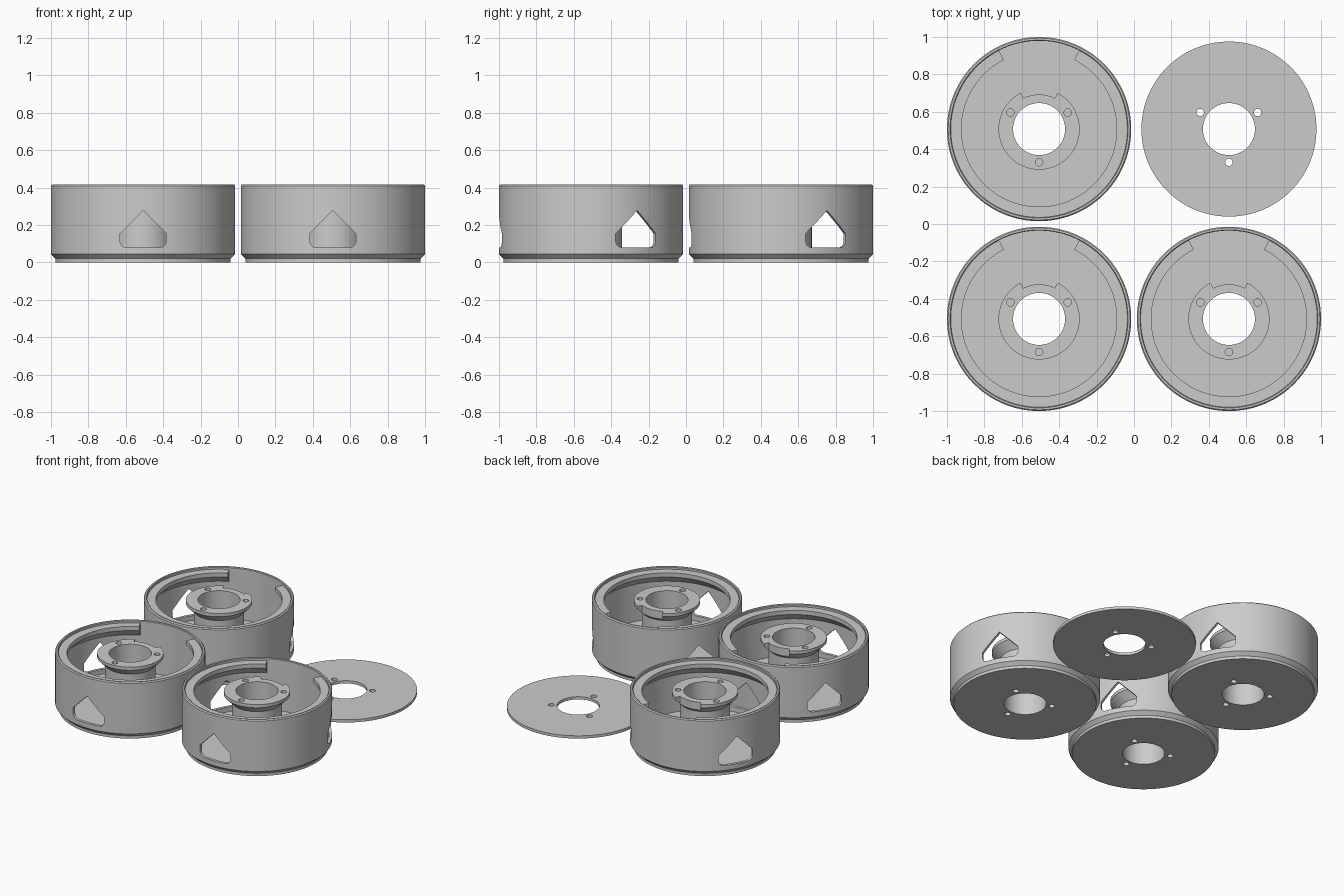
import bpy, bmesh
from math import sin, cos, pi, radians
from mathutils import Matrix, Vector

cube = bpy.data.objects.get("Cube")
if cube:
    bpy.data.objects.remove(cube, do_unlink=True)

grey = bpy.data.materials.new("plain_grey")
grey.use_nodes = True
colour = (0.6, 0.6, 0.6, 1)
grey.diffuse_color = colour
grey.node_tree.nodes["Principled BSDF"].inputs["Base Color"].default_value = colour

STEP = 3            # degrees per lathe segment
HOLE_R, SCREW_R, SCREW_RING = 0.139, 0.02, 0.177
TRIAD = (30, 150, 270)


def finish(bm, name):
    bmesh.ops.recalc_face_normals(bm, faces=bm.faces)
    mesh = bpy.data.meshes.new(name)
    bm.to_mesh(mesh)
    bm.free()
    mesh.materials.append(grey)
    obj = bpy.data.objects.new(name, mesh)
    bpy.context.collection.objects.link(obj)
    return obj


def lathe(name, profile, start=0, end=360):
    """Spin a closed (radius, height) profile around z; cap partial turns."""
    bm = bmesh.new()
    full = end - start == 360
    count = (end - start) // STEP + (0 if full else 1)
    rings = []
    for i in range(count):
        a = radians(start + i * STEP)
        rings.append([bm.verts.new((r * cos(a), r * sin(a), z)) for r, z in profile])
    n = len(profile)
    for i in range(count if full else count - 1):
        a, b = rings[i], rings[(i + 1) % count]
        for j in range(n):
            k = (j + 1) % n
            bm.faces.new((a[j], a[k], b[k], b[j]))
    if not full:
        bm.faces.new(rings[0])
        bm.faces.new(rings[-1])
    return finish(bm, name)


def boolean(obj, tool, operation):
    """Apply a boolean and remove the helper."""
    mod = obj.modifiers.new("cut", 'BOOLEAN')
    mod.object, mod.operation, mod.solver = tool, operation, 'EXACT'
    bpy.context.view_layer.objects.active = obj
    bpy.ops.object.modifier_apply(modifier=mod.name)
    bpy.data.objects.remove(tool, do_unlink=True)


def screw_holes(low, high):
    bm = bmesh.new()
    for deg in TRIAD:
        a = radians(deg)
        place = Matrix.Translation((SCREW_RING * cos(a), SCREW_RING * sin(a), (low + high) / 2))
        bmesh.ops.create_cone(bm, cap_ends=True, segments=24, radius1=SCREW_R,
                              radius2=SCREW_R, depth=high - low, matrix=place)
    return finish(bm, "hole_cutter")


def window_cutters():
    """House-shaped openings with rounded lower corners, pushed through the wall."""
    half, sill, shoulder, peak, rad = 0.123, 0.08, 0.155, 0.278, 0.035
    right = [(half - rad + rad * sin(t), sill + rad - rad * cos(t))
             for t in (i * pi / 12 for i in range(7))]
    right.append((half, shoulder))
    outline = right + [(0, peak)] + [(-x, z) for x, z in reversed(right)]
    bm = bmesh.new()
    for deg in TRIAD:
        turn = Matrix.Rotation(radians(deg), 3, 'Z')
        near, far = ([bm.verts.new(turn @ Vector((d, x, z))) for x, z in outline]
                     for d in (0.38, 0.6))
        bm.faces.new(near)
        bm.faces.new(far)
        for j in range(len(outline)):
            k = (j + 1) % len(outline)
            bm.faces.new((near[j], near[k], far[k], far[j]))
    return finish(bm, "window_cutter")


def smooth(obj):
    bpy.ops.object.select_all(action='DESELECT')
    obj.select_set(True)
    bpy.context.view_layer.objects.active = obj
    bpy.ops.object.shade_smooth_by_angle(angle=radians(25))


# Drum: floor, outer wall with stepped foot, and central tube
drum = lathe("drum_back_right", [
    (HOLE_R, 0), (0.468, 0), (0.468, 0.02), (0.4925, 0.045), (0.4925, 0.41), (0.486, 0.417),
    (0.476, 0.417), (0.472, 0.413), (0.472, 0.045), (0.165, 0.045),
    (0.165, 0.325), (0.185, 0.345), (0.185, 0.4), (HOLE_R, 0.4)])

# Lid ledge and tube flange, both open towards the back
ledge = lathe("ledge", [(0.48, 0.4), (0.415, 0.4), (0.415, 0.37), (0.48, 0.305)], 117, 423)
flange = lathe("flange", [(0.175, 0.4), (0.217, 0.4), (0.217, 0.377),
                          (0.185, 0.345), (0.175, 0.35)], 117, 423)
boolean(drum, ledge, 'UNION')
boolean(drum, flange, 'UNION')

# Wall windows and blind screw holes above and below
boolean(drum, window_cutters(), 'DIFFERENCE')
boolean(drum, screw_holes(0.36, 0.5), 'DIFFERENCE')
boolean(drum, screw_holes(-0.1, 0.03), 'DIFFERENCE')
smooth(drum)
drum.location = (-0.5075, 0.5075, 0)

# Two more drums
for name, x in (("drum_front_right", -0.5075), ("drum_front_left", 0.5075)):
    twin = bpy.data.objects.new(name, drum.data)
    twin.location = (x, -0.5075, 0)
    bpy.context.collection.objects.link(twin)

# Loose lid lying flat
lid = lathe("lid", [(HOLE_R, 0), (0.468, 0), (0.468, 0.02), (HOLE_R, 0.02)])
boolean(lid, screw_holes(-0.1, 0.1), 'DIFFERENCE')
smooth(lid)
lid.location = (0.5075, 0.5075, 0)
